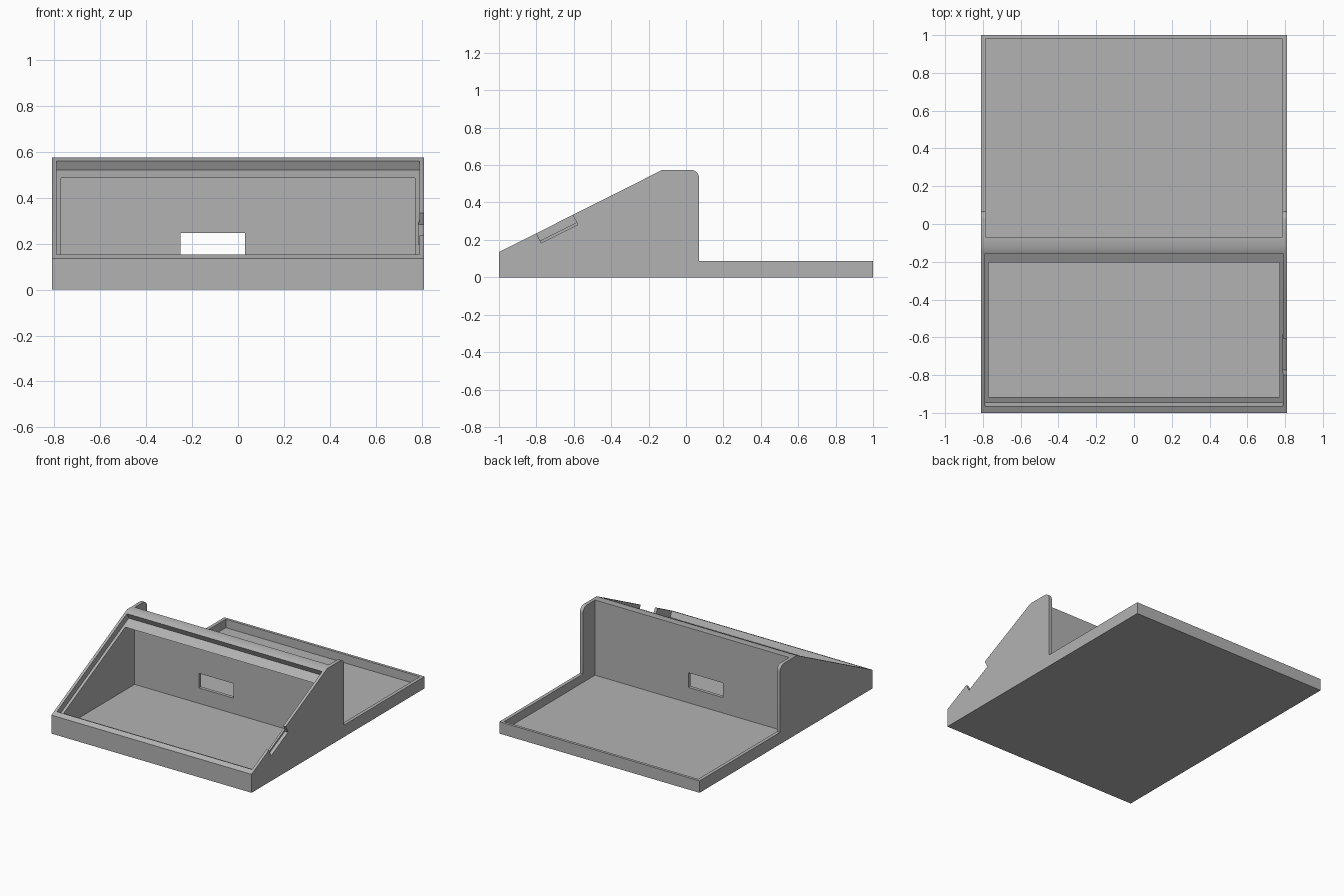
import bpy, bmesh, math
from mathutils import Vector

if "Cube" in bpy.data.objects:
    bpy.data.objects.remove(bpy.data.objects["Cube"])

grey = bpy.data.materials.new("plain_grey")
grey.use_nodes = True
colour = (0.45, 0.45, 0.45, 1)
grey.diffuse_color = colour
grey.node_tree.nodes["Principled BSDF"].inputs["Base Color"].default_value = colour


def extrude_profile(name, points, x0, x1):
    """Solid made from a side profile of (y, z) points, running from x0 to x1."""
    bm = bmesh.new()
    face = bm.faces.new([bm.verts.new((x0, y, z)) for y, z in points])
    new = bmesh.ops.extrude_face_region(bm, geom=[face])["geom"]
    moved = [v for v in new if isinstance(v, bmesh.types.BMVert)]
    bmesh.ops.translate(bm, verts=moved, vec=(x1 - x0, 0, 0))
    bmesh.ops.recalc_face_normals(bm, faces=bm.faces)
    mesh = bpy.data.meshes.new(name)
    bm.to_mesh(mesh)
    bm.free()
    mesh.materials.append(grey)
    obj = bpy.data.objects.new(name, mesh)
    bpy.context.collection.objects.link(obj)
    return obj


def rect(y0, y1, z0, z1):
    return [(y0, z0), (y1, z0), (y1, z1), (y0, z1)]


# Sloping front line, and points measured along it and below it
low, high = Vector((-1, 0.135)), Vector((-0.125, 0.575))
along = (high - low).normalized()
down = Vector((along.y, -along.x))
length = (high - low).length


def on_slope(s, depth):
    return tuple(low + along * s + down * depth)


def slope_rect(s0, s1, d0, d1):
    return [on_slope(s0, d0), on_slope(s1, d0), on_slope(s1, d1), on_slope(s0, d1)]


# Body: wedge with a rounded rear shoulder and a low rear tray
wall, radius = 0.025, 0.045
shoulder = []
for i in range(9):
    a = math.radians(90 * i / 8)
    shoulder.append((0.07 - radius + radius * math.cos(a),
                     0.575 - radius + radius * math.sin(a)))
body = extrude_profile("stand_body", [(-1, 0), (1, 0), (1, 0.087), (0.07, 0.087)]
                       + shoulder + [tuple(high), tuple(low)], -0.81, 0.81)

# Cutters: rear tray, screen recess, front compartment, cable window, side notch
recess = 0.045
cutters = [
    extrude_profile("rear_tray_cutter", rect(-0.07, 0.98, wall, 1), -0.785, 0.785),
    extrude_profile("screen_recess_cutter",
                    slope_rect(0.039, length - 0.034, -0.1, recess), -0.79, 0.79),
    extrude_profile("compartment_cutter",
                    [(-0.915, wall), (-0.095, wall), (-0.095, 0.485), (-0.205, 0.485),
                     on_slope(length - 0.13, 0.02), (-0.915, 0.16)], -0.77, 0.77),
    extrude_profile("cable_window_cutter", rect(-0.13, -0.03, 0.138, 0.245), -0.25, 0.03),
    extrude_profile("side_notch_cutter", slope_rect(0.224, 0.442, -0.05, 0.058), 0.785, 0.9),
]
for cutter in cutters:
    mod = body.modifiers.new(cutter.name, "BOOLEAN")
    mod.operation = "DIFFERENCE"
    mod.solver = "EXACT"
    mod.object = cutter

# Bake the cuts, then drop the helpers
bpy.context.view_layer.update()
cut = bpy.data.meshes.new_from_object(
    body.evaluated_get(bpy.context.evaluated_depsgraph_get()))
body.modifiers.clear()
body.data = cut
for cutter in cutters:
    bpy.data.objects.remove(cutter)

# Smooth the rounded shoulder and keep all edges sharp
bpy.context.view_layer.objects.active = body
body.select_set(True)
bpy.ops.object.shade_smooth_by_angle(angle=math.radians(30))
